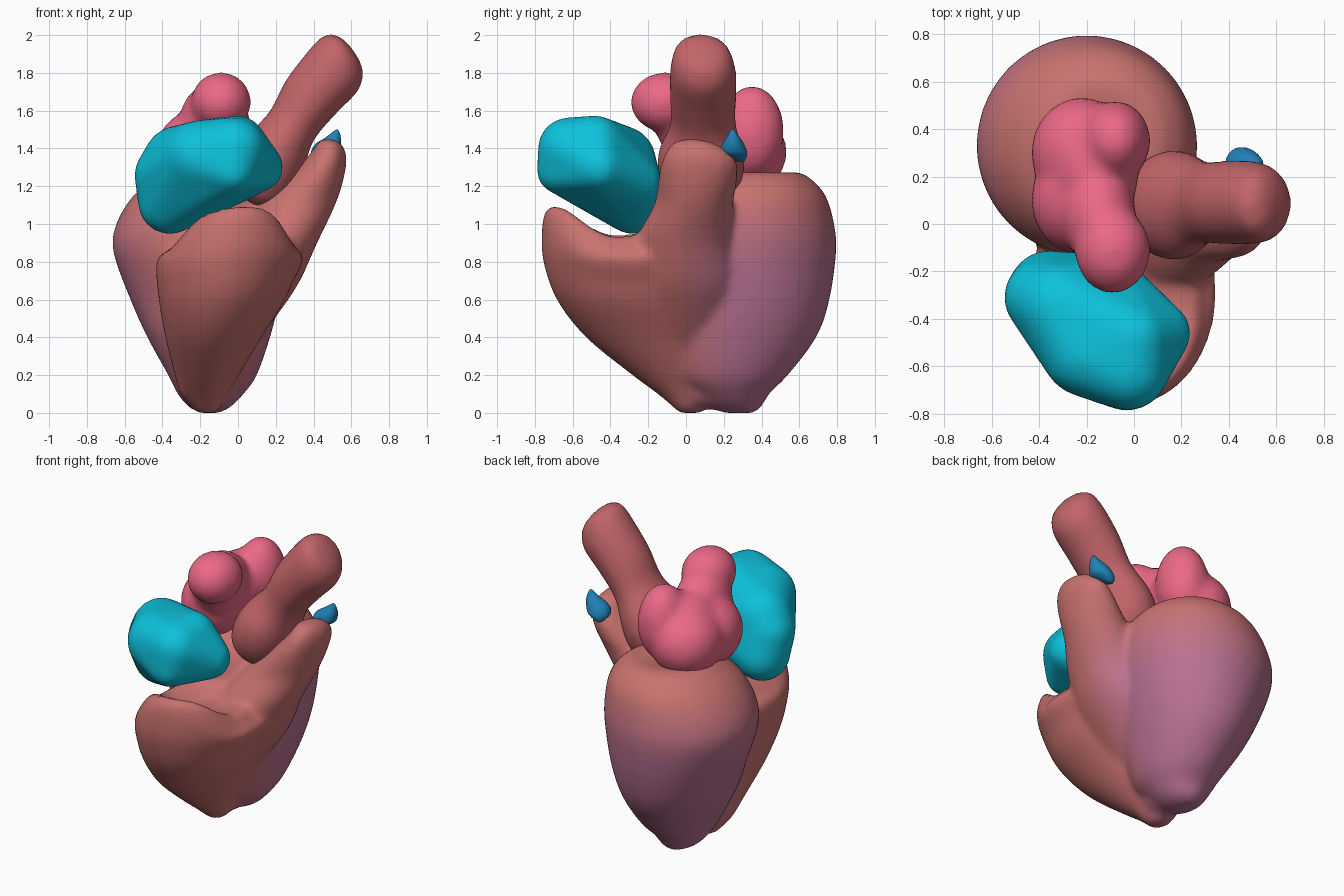
import bpy, bmesh, math
from mathutils import Vector, Matrix

if "Cube" in bpy.data.objects:
    bpy.data.objects.remove(bpy.data.objects["Cube"])


def material(name, rgb):
    m = bpy.data.materials.new(name)
    m.diffuse_color = (*rgb, 1)
    m.use_nodes = True
    m.node_tree.nodes["Principled BSDF"].inputs["Base Color"].default_value = m.diffuse_color
    return m


def clamp(v):
    return min(max(v, 0), 1)


def catmull(a, b, c, d, t):
    return [0.5 * (2 * q + (r - p) * t + (2 * p - 5 * q + 4 * r - s) * t * t
                   + (3 * q - p - 3 * r + s) * t ** 3) for p, q, r, s in zip(a, b, c, d)]


def loft(bm, rings, tilt=0.0, sides=40, steps=5):
    """Closed skin through elliptical rings (z, x, y, rx, ry); tilt leans them about y."""
    dense = []
    n = len(rings)
    for i in range(n - 1):
        quad = [rings[min(max(i + k, 0), n - 1)] for k in (-1, 0, 1, 2)]
        dense += [catmull(*quad, j / steps) for j in range(steps)]
    dense.append(rings[-1])
    rot = Matrix.Rotation(tilt, 3, 'Y')
    loops = []
    for z, x, y, rx, ry in dense:
        loop = []
        for k in range(sides):
            a = 2 * math.pi * k / sides
            off = rot @ Vector((max(rx, .01) * math.cos(a), max(ry, .01) * math.sin(a), 0))
            loop.append(bm.verts.new(Vector((x, y, z)) + off))
        loops.append(loop)
    for lo, hi in zip(loops, loops[1:]):
        for k in range(sides):
            m = (k + 1) % sides
            bm.faces.new((lo[k], lo[m], hi[m], hi[k]))
    bm.faces.new(loops[0][::-1])
    bm.faces.new(loops[-1])
    return [v for loop in loops for v in loop]


def blob(bm, centre, radii, subdivisions=4):
    """Ellipsoid lobe."""
    mat = Matrix.Translation(centre) @ Matrix.Diagonal((*radii, 1))
    bmesh.ops.create_icosphere(bm, subdivisions=subdivisions, radius=1, matrix=mat)


def finish(name, bm, mats, voxel=0.022, smooth=6):
    """Fuse overlapping pieces into one soft skin."""
    bmesh.ops.recalc_face_normals(bm, faces=bm.faces[:])
    me = bpy.data.meshes.new(name)
    bm.to_mesh(me)
    bm.free()
    ob = bpy.data.objects.new(name, me)
    bpy.context.collection.objects.link(ob)
    r = ob.modifiers.new("fuse", 'REMESH')
    r.mode = 'VOXEL'
    r.voxel_size = voxel
    s = ob.modifiers.new("soften", 'SMOOTH')
    s.factor = 0.5
    s.iterations = smooth
    dg = bpy.context.evaluated_depsgraph_get()
    new = bpy.data.meshes.new_from_object(ob.evaluated_get(dg))
    ob.modifiers.clear()
    ob.data = new
    new.materials.clear()
    for m in mats:
        new.materials.append(m)
    for p in new.polygons:
        p.use_smooth = True
        p.material_index = 0
    return ob


# Left chamber
bm = bmesh.new()
loft(bm, [(0.0, -.15, .28, .05, .08), (.03, -.15, .26, .11, .14), (.1, -.145, .24, .175, .20),
          (.2, -.135, .24, .235, .30), (.4, -.155, .28, .325, .41), (.6, -.175, .32, .395, .44),
          (.85, -.20, .33, .46, .465), (1.0, -.19, .33, .455, .455), (1.15, -.16, .34, .395, .40),
          (1.24, -.14, .36, .30, .30), (1.275, -.13, .38, .2, .2), (1.25, -.13, .38, .03, .03)])
# Right chamber with dished top, rim drooping to both sides
chamber = loft(bm, [(0.0, -.17, .02, .05, .06), (.03, -.17, .02, .08, .09),
                    (.1, -.18, -.01, .125, .14), (.2, -.165, -.05, .17, .235),
                    (.4, -.13, -.17, .255, .36), (.6, -.085, -.26, .335, .425),
                    (.8, -.055, -.28, .38, .475), (.95, -.035, -.29, .385, .475),
                    (1.06, -.02, -.33, .33, .42), (1.10, 0, -.36, .26, .34),
                    (1.04, 0, -.36, .19, .26), (.95, 0, -.36, .08, .12)])
for v in chamber:
    side = (v.co.x - .06) / (.24 if v.co.x > .06 else .42)
    v.co.z -= .15 * clamp(side * side) * clamp((v.co.z - .7) / .35)
    v.co.z -= .07 * clamp((v.co.y + .62) / .2) * clamp((v.co.z - .8) / .2)
# Outflow tract
loft(bm, [(.35, -.02, 0, .1, .18), (.65, .075, 0, .225, .29), (.9, .18, -.01, .24, .26),
          (1.1, .31, .04, .205, .21), (1.22, .395, .06, .16, .21), (1.33, .46, .07, .115, .20),
          (1.41, .485, .05, .075, .14), (1.45, .47, .02, .04, .06)])
# Web filling the groove at the lower tip
blob(bm, (-.14, .13, .13), (.12, .17, .11))
# wall tint runs from salmon to purple over the rear lower wall
BANDS = 14
salmon, purple = Vector((.58, .17, .16)), Vector((.48, .165, .29))
tints = [material(f"wall_{i}", salmon.lerp(purple, i / (BANDS - 1))) for i in range(BANDS)]
wall = finish("ventricles", bm, tints, smooth=8)
for p in wall.data.polygons:
    c = p.center
    back = clamp((c.y + .05 + .1 * max(0, -c.x)) / .3)
    p.material_index = round(back * clamp((1.15 - c.z) / .4) * (BANDS - 1))

# Right atrium: taut skin around corner lobes (x, y, z, radius)
bm = bmesh.new()
for x, y, z, r in [(-.36, -.28, 1.115, .17), (-.39, -.31, 1.26, .16), (-.32, -.34, 1.34, .18),
                   (-.02, -.62, 1.40, .165), (-.03, -.67, 1.28, .12), (.11, -.46, 1.30, .13),
                   (-.2, -.54, 1.36, .19), (-.1, -.27, 1.22, .14), (0, -.48, 1.43, .145)]:
    blob(bm, (x, y, z), (r, r, r), 3)
hull = bmesh.ops.convex_hull(bm, input=bm.verts[:])
loose = set(hull["geom_interior"]) | set(hull["geom_unused"])
bmesh.ops.delete(bm, geom=[v for v in loose if isinstance(v, bmesh.types.BMVert)], context='VERTS')
finish("right_atrium", bm, [material("cyan", (.004, .54, .72))], smooth=5)

# Left atrium
bm = bmesh.new()
blob(bm, (-.09, -.11, 1.645), (.16, .185, .16))
blob(bm, (-.08, .35, 1.49), (.15, .17, .245))
blob(bm, (-.22, .30, 1.38), (.215, .235, .22))
blob(bm, (-.23, .10, 1.38), (.205, .23, .22))
blob(bm, (-.17, .22, 1.44), (.19, .26, .22))
blob(bm, (-.15, .03, 1.54), (.16, .20, .2))
finish("left_atrium", bm, [material("pink", (.84, .14, .24))], smooth=16)

# Aorta, leaning to the side
bm = bmesh.new()
loft(bm, [(1.12, .05, .08, .08, .1), (1.17, .08, .08, .16, .18), (1.27, .14, .08, .19, .225),
          (1.38, .20, .08, .175, .225), (1.52, .285, .09, .14, .175), (1.67, .385, .09, .16, .175),
          (1.80, .495, .09, .17, .175), (1.89, .54, .085, .145, .155), (1.95, .545, .08, .095, .12),
          (1.985, .545, .07, .03, .05)], tilt=math.radians(33))
finish("aorta", bm, [material("artery_red", (.54, .13, .14))])

# Pulmonary artery stub
bm = bmesh.new()
loft(bm, [(1.33, .43, .29, .02, .02), (1.37, .455, .255, .07, .07), (1.42, .475, .25, .07, .06),
          (1.46, .505, .25, .04, .035), (1.5, .525, .245, .01, .01)])
finish("pulmonary_artery", bm, [material("blue", (.014, .22, .47))], voxel=.01, smooth=2)
